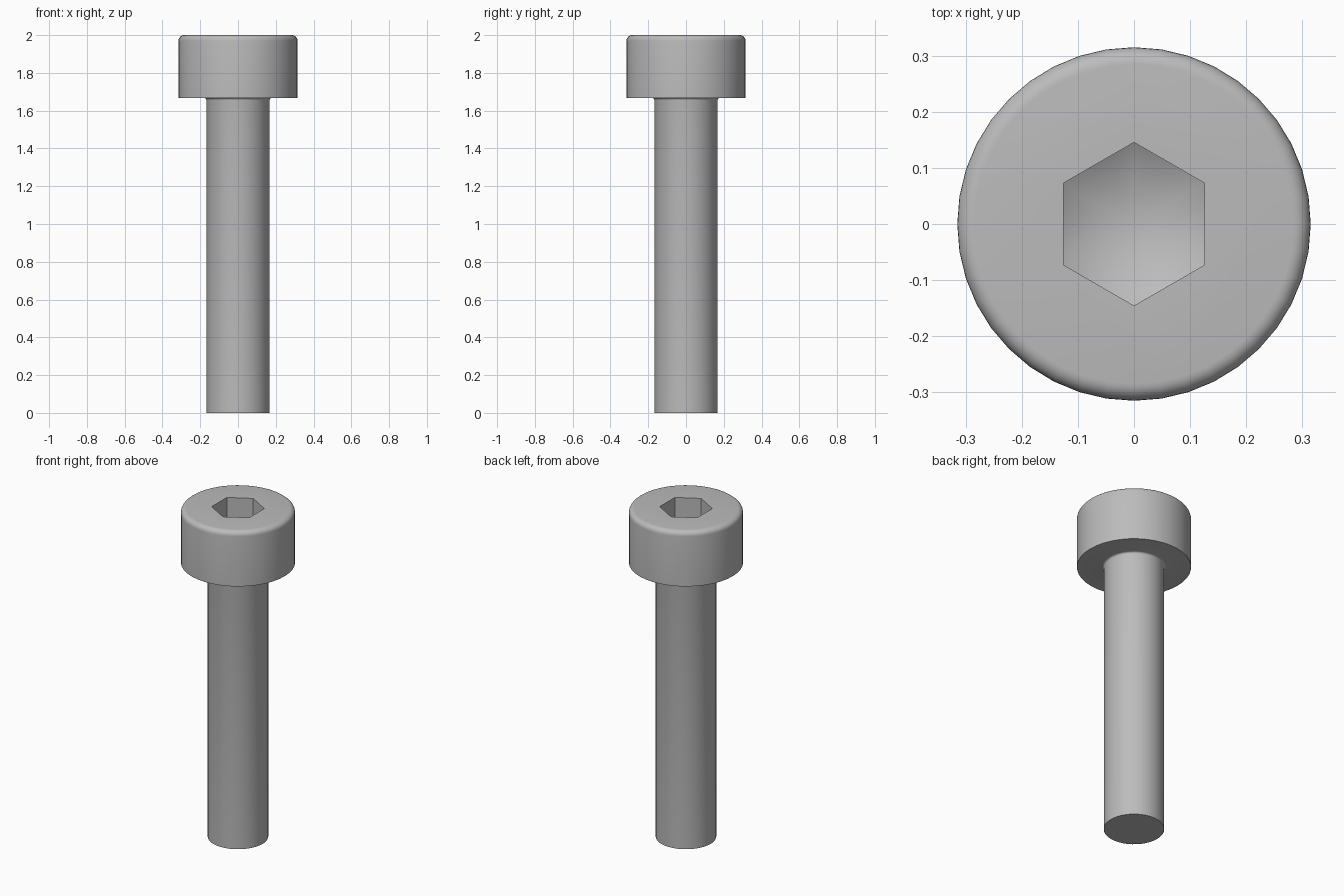
import bpy, bmesh, math
from mathutils import Vector, Matrix

if "Cube" in bpy.data.objects:
    bpy.data.objects.remove(bpy.data.objects["Cube"], do_unlink=True)

SIDES = 40
HEAD_R, SHANK_R, HEAD_Z, TOP = 0.315, 0.167, 1.667, 2.0
ROUND, FILLET = 0.03, 0.012
HEX_R, HEX_Z, CONE_TIP = 0.1455, 1.833, 1.749

steel = bpy.data.materials.new("steel_grey")
steel.use_nodes = True
colour = (0.5, 0.5, 0.5, 1)
steel.diffuse_color = colour
steel.node_tree.nodes["Principled BSDF"].inputs["Base Color"].default_value = colour


def add_object(name, bm):
    mesh = bpy.data.meshes.new(name)
    bmesh.ops.recalc_face_normals(bm, faces=bm.faces)
    bm.to_mesh(mesh)
    bm.free()
    obj = bpy.data.objects.new(name, mesh)
    mesh.materials.append(steel)
    bpy.context.collection.objects.link(obj)
    return obj


def arc(cx, cz, r, start, end, steps):
    angles = [math.radians(start + (end - start) * i / steps) for i in range(steps + 1)]
    return [(cx + r * math.cos(a), cz + r * math.sin(a)) for a in angles]


def lathe(name, profile, sides):
    bm = bmesh.new()
    verts = [bm.verts.new((r, 0, z)) for r, z in profile]
    edges = [bm.edges.new(pair) for pair in zip(verts, verts[1:])]
    bmesh.ops.spin(bm, geom=verts + edges, cent=(0, 0, 0), axis=(0, 0, 1),
                   angle=math.tau, steps=sides, use_duplicate=False)
    bmesh.ops.remove_doubles(bm, verts=bm.verts, dist=0.0001)
    bmesh.ops.holes_fill(bm, edges=[e for e in bm.edges if e.is_boundary], sides=0)
    return add_object(name, bm)


def apply_boolean(target, cutter, operation):
    mod = target.modifiers.new(operation.lower(), 'BOOLEAN')
    mod.operation, mod.object, mod.solver = operation, cutter, 'EXACT'
    bpy.context.view_layer.objects.active = target
    bpy.ops.object.modifier_apply(modifier=mod.name)
    bpy.data.objects.remove(cutter, do_unlink=True)


# Shank, under-head fillet and rounded head in one turned profile
profile = [(SHANK_R, 0)]
profile += arc(SHANK_R + FILLET, HEAD_Z - FILLET, FILLET, 180, 90, 4)
profile += [(HEAD_R, HEAD_Z)]
profile += arc(HEAD_R - ROUND, TOP - ROUND, ROUND, 0, 90, 6)
bolt = lathe("socket_head_bolt", profile, SIDES)

# Hexagonal socket with a conical drilled floor
bm = bmesh.new()
bmesh.ops.create_cone(bm, cap_ends=True, segments=6, radius1=HEX_R, radius2=HEX_R, depth=0.5,
                      matrix=Matrix.Translation((0, 0, 1.95)))
# Points of the hexagon face front and back
first = max(bm.verts, key=lambda v: v.co.y).co
turn = math.pi / 2 - math.atan2(first.y, first.x)
bmesh.ops.rotate(bm, verts=bm.verts, cent=Vector(), matrix=Matrix.Rotation(turn, 3, 'Z'))
socket = add_object("socket_cutter", bm)
drill_r = HEX_R + 0.02
drill_z = CONE_TIP + drill_r * (HEX_Z - CONE_TIP) / HEX_R
drill = lathe("drill_cutter", [(0, CONE_TIP), (drill_r, drill_z), (drill_r, 2.1)], 48)
apply_boolean(socket, drill, 'INTERSECT')
apply_boolean(bolt, socket, 'DIFFERENCE')

# Smooth turned surfaces, crisp rims and socket walls
for o in bpy.context.selected_objects:
    o.select_set(False)
bolt.select_set(True)
bpy.context.view_layer.objects.active = bolt
bpy.ops.object.shade_smooth_by_angle(angle=math.radians(30))
